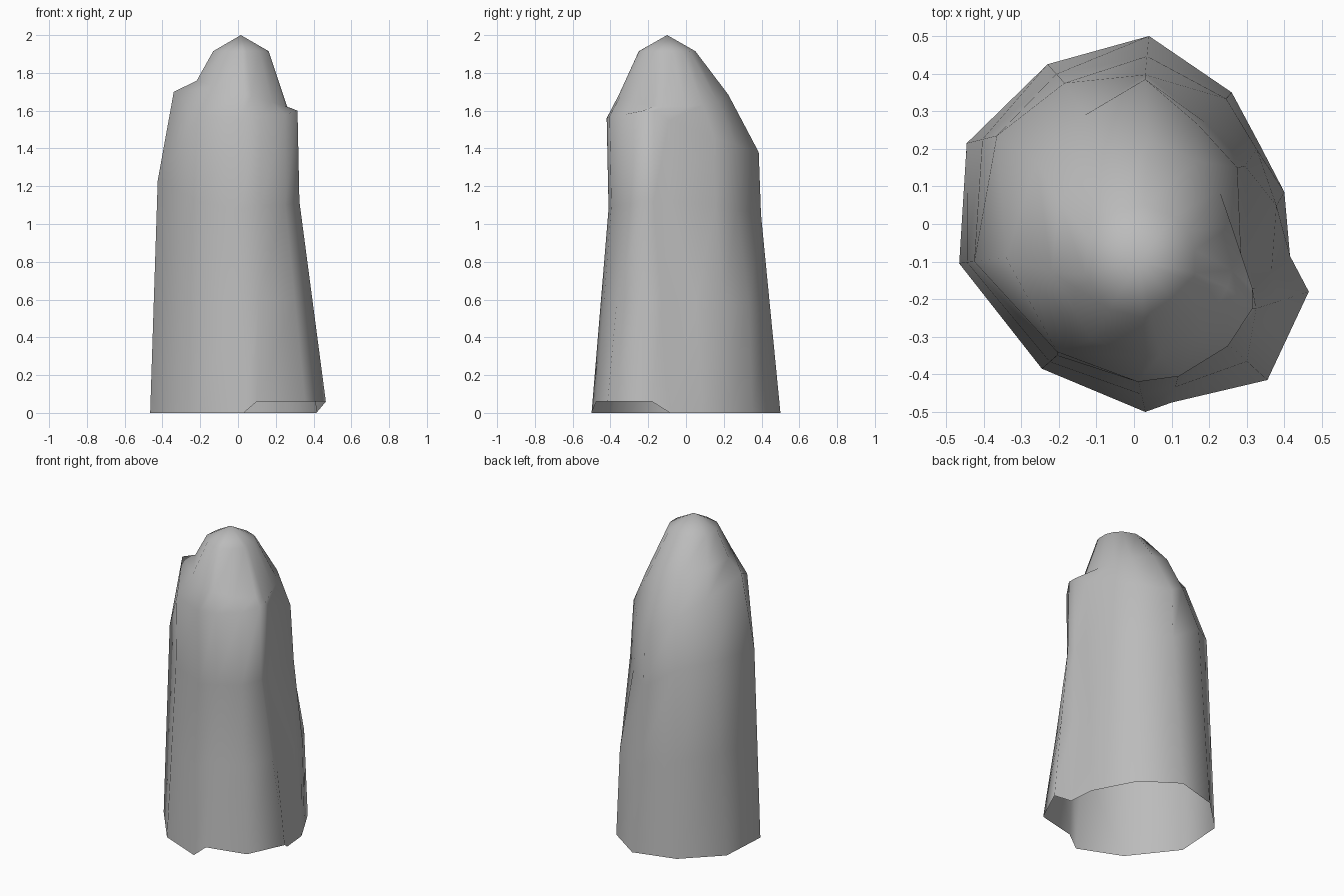
import bpy
import bmesh
from math import atan2, cos, sin
from mathutils import Vector

cube = bpy.data.objects.get("Cube")
if cube:
    bpy.data.objects.remove(cube, do_unlink=True)

# One plain stone colour
stone = bpy.data.materials.new("grey_stone")
stone.use_nodes = True
stone.diffuse_color = (0.5, 0.5, 0.5, 1)
stone.node_tree.nodes["Principled BSDF"].inputs["Base Color"].default_value = stone.diffuse_color

# Broken foot outline, counterclockwise from the back, with a raised chip at the front corner
foot = [Vector(p) for p in (
    (.04, .5, 0), (-.23, .425, 0), (-.445, .215, 0), (-.465, -.105, 0), (-.245, -.385, 0),
    (.03, -.5, 0), (.1, -.475, .06), (.355, -.415, .06), (.465, -.18, .06), (.415, -.085, 0),
    (.4, .085, 0), (.335, .21, 0), (.26, .35, 0))]

# Waist, where the long tapering sides end
waist = [Vector(p) for p in (
    (.03, .397, 1.05), (-.185, .375, 1.2), (-.365, .235, 1.25), (-.425, -.1, 1.23), (-.205, -.35, 1.12),
    (.01, -.41, 1.08), (.12, -.395, 1.1), (.25, -.32, 1.1), (.325, -.225, 1.12), (.32, -.17, 1.12),
    (.3, -.09, 1.12), (.295, .155, 1.1), (.19, .27, 1.08))]

# Uneven shoulder, high on one side and low at the back
shoulder = [Vector(p) for p in (
    (.03, .385, 1.38), (-.13, .29, 1.5), (-.26, .165, 1.6), (-.34, -.09, 1.7), (-.205, -.34, 1.57),
    (.01, -.42, 1.56), (.12, -.405, 1.57), (.25, -.325, 1.58), (.315, -.225, 1.6), (.315, -.17, 1.6),
    (.285, -.09, 1.55), (.275, .15, 1.455), (.17, .265, 1.42))]


def oval(cx, cy, rx, ry, z, tilt):
    """Ring of points facing the same way as the foot points, leaning up towards -x."""
    ring = []
    for p in foot:
        a = atan2(p.y, p.x)
        ring.append(Vector((cx + rx * cos(a), cy + ry * sin(a), z - tilt * cos(a))))
    return ring


# Belly keeps the sides slightly full low down on the +x back corner
belly = []
for low, high in zip(foot, waist):
    point = low.lerp(high, 0.52)
    if low.x > 0.2 and low.y > 0:
        point = point.lerp(Vector((low.x, low.y, point.z)), 0.6)
    belly.append(point)

neck = oval(.02, -.065, .245, .29, 1.69, .07)
crown = oval(.015, -.1, .15, .15, 1.915, 0)

# Skin the rings into an open-bottomed pillar with a pointed cap
bm = bmesh.new()
rings = [[bm.verts.new(p) for p in ring] for ring in (foot, belly, waist, shoulder, neck, crown)]
count = len(foot)
for lower, upper in zip(rings, rings[1:]):
    for i in range(count):
        j = (i + 1) % count
        bm.faces.new((lower[i], lower[j], upper[j], upper[i]))
tip = bm.verts.new((.015, -.1, 2))
for i in range(count):
    bm.faces.new((rings[-1][i], rings[-1][(i + 1) % count], tip))
for face in bm.faces:
    face.smooth = True

mesh = bpy.data.meshes.new("rock_pillar")
bm.to_mesh(mesh)
bm.free()
mesh.materials.append(stone)
pillar = bpy.data.objects.new("rock_pillar", mesh)
bpy.context.collection.objects.link(pillar)
